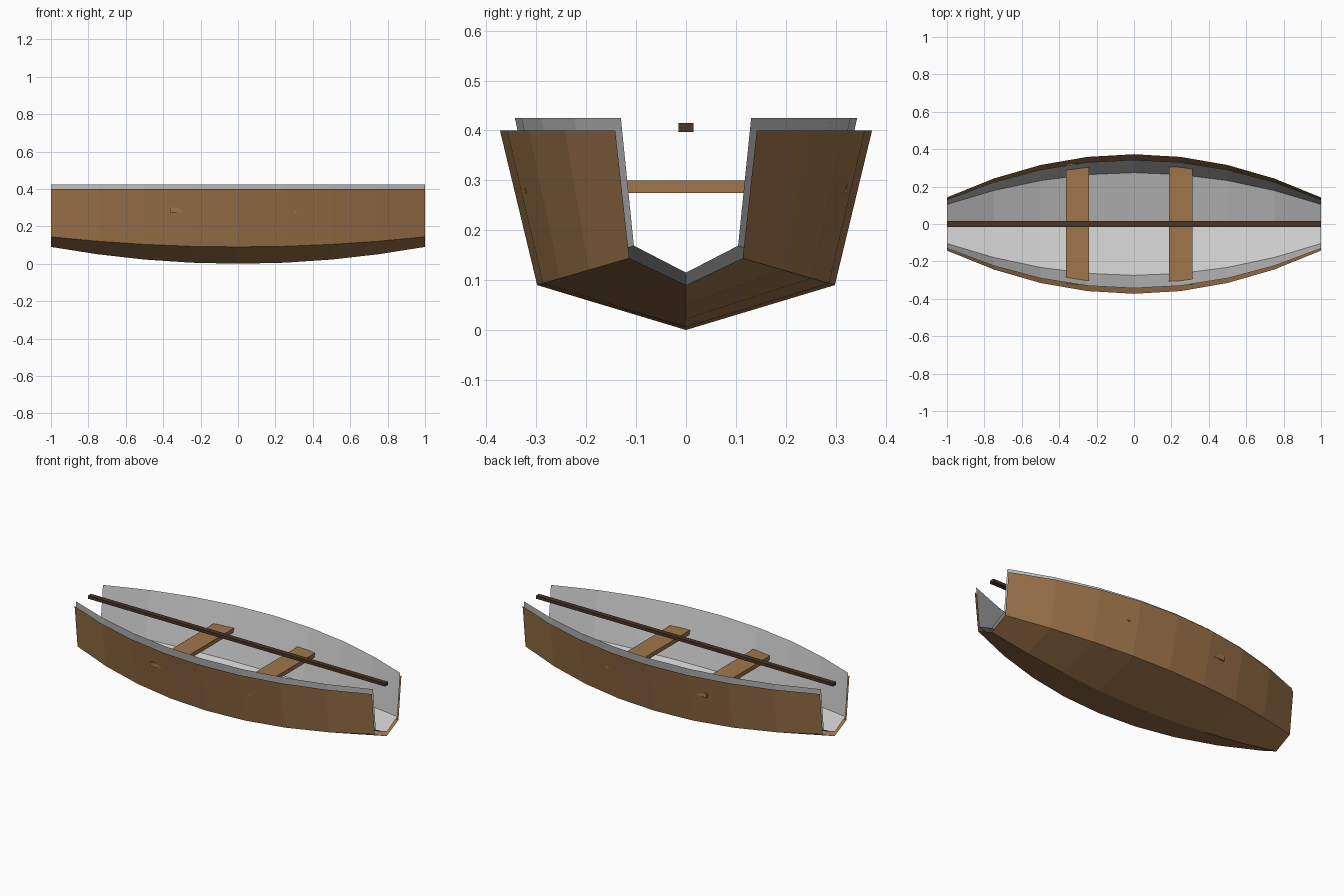
import bpy, bmesh

if "Cube" in bpy.data.objects:
    bpy.data.objects.remove(bpy.data.objects["Cube"])


def paint(ob, name, rgb):
    mat = bpy.data.materials.get(name) or bpy.data.materials.new(name)
    mat.diffuse_color = (*rgb, 1)
    mat.use_nodes = True
    mat.node_tree.nodes["Principled BSDF"].inputs["Base Color"].default_value = mat.diffuse_color
    ob.data.materials.append(mat)


def shell(name, width=1.0, lift=0.0, inward=False):
    """Open hard-chine skin lofted through nine stations."""
    bm = bmesh.new()
    rows = []
    for i in range(9):
        x = -1 + i / 4
        beam = (0.373 - 0.231 * x * x) * width
        keel = 0.09 * x * x
        chine = 0.09 + 0.054 * x * x
        section = [(-beam, 0.4), (-0.8 * beam, chine), (0, keel),
                   (0.8 * beam, chine), (beam, 0.4)]
        rows.append([bm.verts.new((x, y, z + lift)) for y, z in section])
    for a, b in zip(rows, rows[1:]):
        for j in range(4):
            bm.faces.new((a[j], a[j + 1], b[j + 1], b[j]))
    bm.normal_update()
    # the bottom panels must face down on the outer skin, up on the inner one
    bottom = [f for f in bm.faces if f.calc_center_median().z < 0.14]
    if (bottom[0].normal.z > 0) != inward:
        bmesh.ops.reverse_faces(bm, faces=bm.faces[:])
    mesh = bpy.data.meshes.new(name)
    bm.to_mesh(mesh)
    bm.free()
    ob = bpy.data.objects.new(name, mesh)
    bpy.context.collection.objects.link(ob)
    return ob


def box(name, center, size):
    bpy.ops.mesh.primitive_cube_add(size=1, location=center)
    ob = bpy.context.object
    ob.name = name
    ob.scale = size
    return ob


WOOD = (0.35, 0.18, 0.07)
DARK = (0.07, 0.035, 0.02)

# Outer planking and unpainted inner lining
paint(shell("outer_hull"), "wood", WOOD)
shell("inner_hull", width=0.92, lift=0.025, inward=True)

# Bench seats, whose ends just pierce the planking
for i, x in enumerate((-0.302, 0.25)):
    paint(box(f"seat_{i + 1}", (x, 0, 0.2875), (0.125, 0.646, 0.025)), "wood", WOOD)

# Long centre pole
paint(box("centre_pole", (0, 0, 0.406), (2, 0.03, 0.018)), "dark_wood", DARK)
